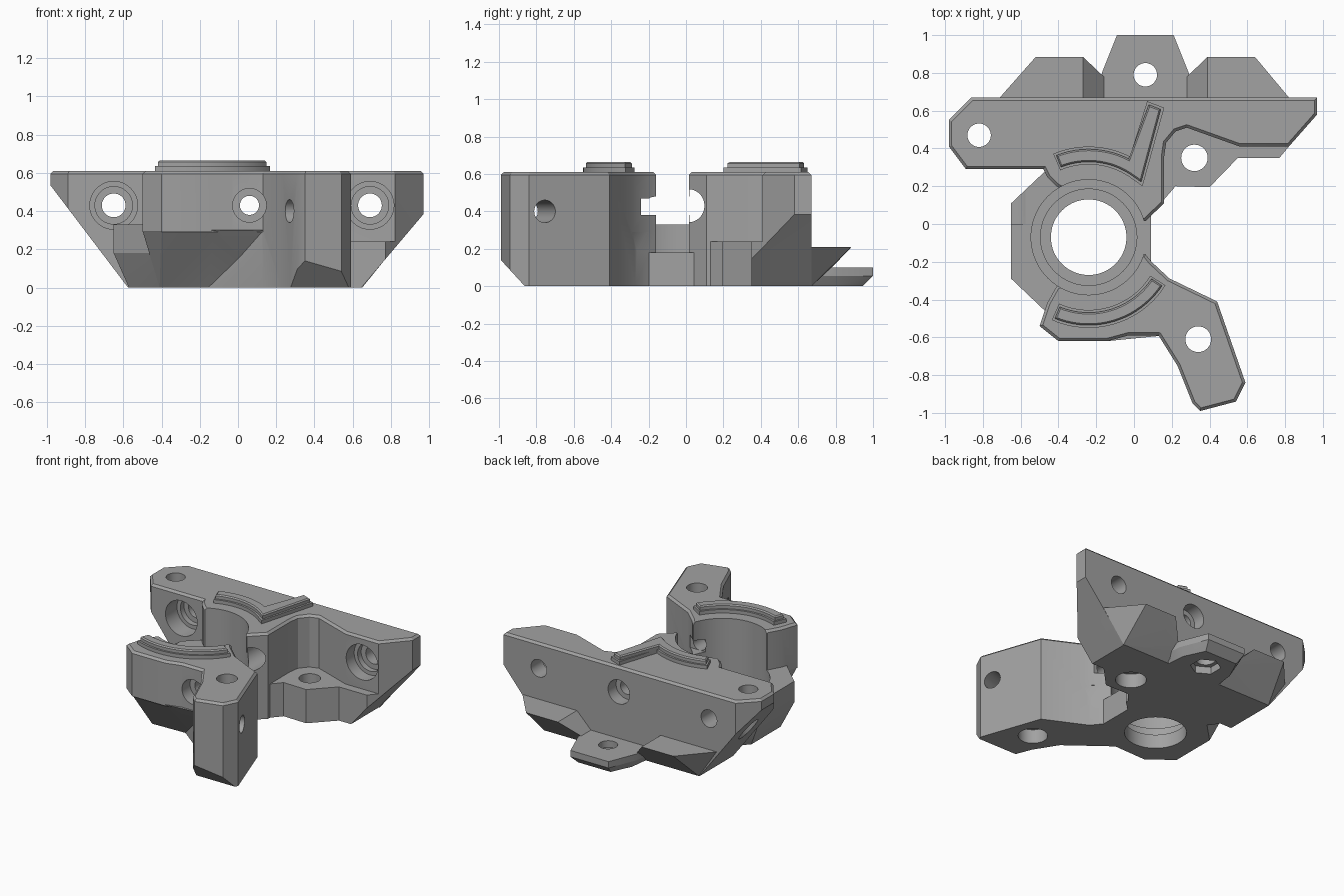
import bpy, bmesh, math
from mathutils import Vector

if "Cube" in bpy.data.objects:
    bpy.data.objects.remove(bpy.data.objects["Cube"])

grey = bpy.data.materials.new("mid grey")
grey.use_nodes = True
COLOR = (0.36, 0.36, 0.36, 1)
grey.diffuse_color = COLOR
grey.node_tree.nodes["Principled BSDF"].inputs["Base Color"].default_value = COLOR


def finish(bm, name):
    bmesh.ops.recalc_face_normals(bm, faces=bm.faces)
    mesh = bpy.data.meshes.new(name)
    bm.to_mesh(mesh)
    bm.free()
    mesh.materials.append(grey)
    obj = bpy.data.objects.new(name, mesh)
    bpy.context.collection.objects.link(obj)
    return obj


def prism(name, outline, z0, z1, chamfer=0):
    """Extrude a plan outline, optionally chamfering the top rim."""
    bm = bmesh.new()
    low = bm.faces.new([bm.verts.new((x, y, z0)) for x, y in outline])
    ext = bmesh.ops.extrude_face_region(bm, geom=[low])["geom"]
    verts = [g for g in ext if isinstance(g, bmesh.types.BMVert)]
    bmesh.ops.translate(bm, verts=verts, vec=(0, 0, z1 - z0))
    if chamfer:
        rim = [e for e in bm.edges if all(v.co.z > z1 - 1e-4 for v in e.verts)]
        bmesh.ops.bevel(bm, geom=rim, offset=chamfer, segments=1, affect='EDGES')
    return finish(bm, name)


def hull(name, points):
    bm = bmesh.new()
    for p in points:
        bm.verts.new(p)
    bmesh.ops.convex_hull(bm, input=bm.verts)
    bmesh.ops.dissolve_limit(bm, angle_limit=0.01, verts=bm.verts, edges=bm.edges)
    return finish(bm, name)


def rod(start, end, radius, sides=48):
    a, b = Vector(start), Vector(end)
    bm = bmesh.new()
    bmesh.ops.create_cone(bm, cap_ends=True, segments=sides, radius1=radius,
                          radius2=radius, depth=(b - a).length)
    obj = finish(bm, "cutter")
    obj.rotation_euler = (b - a).to_track_quat('Z', 'Y').to_euler()
    obj.location = (a + b) / 2
    return obj


def box(lo, hi):
    return prism("cutter", [(lo[0], lo[1]), (hi[0], lo[1]), (hi[0], hi[1]),
                            (lo[0], hi[1])], lo[2], hi[2])


def combine(target, other, operation):
    bpy.context.view_layer.update()
    mod = target.modifiers.new("join", 'BOOLEAN')
    mod.operation, mod.object, mod.solver = operation, other, 'EXACT'
    bpy.context.view_layer.objects.active = target
    bpy.ops.object.modifier_apply(modifier=mod.name)
    bpy.data.objects.remove(other)


CX, CY, TOP = -0.24, -0.07, 0.61


def arc(radius, start, end, steps=20):
    angles = [math.radians(start + (end - start) * i / steps) for i in range(steps + 1)]
    return [(CX + radius * math.cos(a), CY + radius * math.sin(a)) for a in angles]


# Rear wall with its rounded corner, plus the low ledge, trimmed by sloping ends
body = prism("bracket_body", [
    (-.98, .55), (-.86, .67), (.97, .67), (.97, .58), (.82, .41), (.56, .41),
    (.28, .51), (.22, .49), (.17, .43), (.16, .36), (.16, .11), (.06, .015),
    (-.1, .015), (-.41, .2), (-.46, .25), (-.48, .29), (-.89, .29), (-.98, .41)],
    0, TOP, .015)
ledge = prism("ledge", [
    (-.3, -.2), (.09, -.2), (.09, .05), (.22, .2), (.4, .195), (.55, .35),
    (.77, .35), (.82, .41), (.82, .6), (-.3, .6)], 0, .24)
combine(ledge, box((-.4, -.3, .18), (.3, .05, .3)), 'DIFFERENCE')
combine(body, ledge, 'UNION')
ends = [(-1, .7), (-1, .56), (-.575, 0), (.645, 0), (.975, .39), (.975, .7)]
combine(body, hull("cutter", [(x, y, z) for x, z in ends for y in (-1, 1)]), 'INTERSECT')

# Octagonal base around the bore
octagon = [(-.65, .11), (-.47, .28), (-.1, .28), (-.1, -.45), (-.45, -.48), (-.65, -.29)]
foot = [(-.57, .08), (-.43, .22), (-.1, .28), (-.1, -.37), (-.41, -.38), (-.57, -.25)]
combine(body, hull("base", [(x, y, z) for z in (.18, .33) for x, y in octagon]
                   + [(x, y, 0) for x, y in foot]), 'UNION')

# Front clamp half with undercut, and its splayed leg
clamp = [(-.41, -.33), (-.46, -.42), (-.5, -.54), (-.4, -.62), (-.14, -.62),
         (-.03, -.59), (.16, -.59), (.2, -.3), (.05, -.16)]
front = prism("front_clamp", clamp, .29, TOP, .015)
combine(front, hull("undercut", [(x, y, .3) for x, y in clamp] + [
    (-.41, -.38, 0), (-.14, -.36, 0), (.17, -.36, 0), (.05, -.2, 0), (-.4, -.3, 0)]), 'UNION')
leg = prism("front_leg", [
    (.06, -.16), (.15, -.27), (.44, -.41), (.59, -.84), (.54, -.94), (.35, -.99),
    (.31, -.95), (.23, -.75), (.13, -.59), (-.17, -.36), (-.1, -.16)], 0, TOP, .015)
combine(leg, hull("cutter", [(x, y, z) for x in (.1, .8) for y, z in (
    (-1.1, .26), (-1.1, -.1), (-.77, -.1))]), 'DIFFERENCE')
combine(front, leg, 'UNION')
combine(body, front, 'UNION')

# Rear tabs: two raised wedges and a thin middle tongue
for name, pts in {
    "right_tab": [(-.71, -.52, -.27, -.16), (-.57, -.16)],
    "left_tab": [(.82, .64, .39, .28), (.65, .28)],
}.items():
    (outer, back, inner, low), (f0, f1) = pts
    combine(body, hull(name, [
        (outer, .66, .21), (outer, .67, .21), (back, .885, .21), (inner, .885, .21),
        (inner, .66, .21), (low, .78, .1), (low, .66, .1),
        (f0, .66, 0), (f0, .67, 0), (f1, .67, 0), (f1, .66, 0)]), 'UNION')
tongue = [(-.2, .6), (-.17, .8), (-.09, 1), (.21, 1), (.29, .8), (.31, .6)]
combine(body, hull("tongue", [(x, y, z) for x, y in tongue for z in (.055, .1)]
                   + [(.06 + (x - .06) * .85, min(y, .945), 0) for x, y in tongue]), 'UNION')

# Bore, split slots and clear space above the base
combine(body, box((-1, -.16, .33), (.3, .0, .8)), 'DIFFERENCE')
combine(body, box((-.05, -.16, .18), (.3, .0, .8)), 'DIFFERENCE')
combine(body, box((-1, -.24, .38), (.25, .08, .47)), 'DIFFERENCE')
bores = [(.305, .18), (.255, .1), (.2, -.1)]
for radius, floor in bores:
    combine(body, rod((CX, CY, floor), (CX, CY, 1), radius, 72), 'DIFFERENCE')

# Screw holes: vertical, through the wall, and across the leg
holes = [
    ((.32, .35, -.1), (.32, .35, .235 + .1), .07), ((.32, .35, -.1), (.32, .35, .1), .1),
    ((.34, -.61, -.1), (.34, -.61, 1), .068), ((.34, -.61, -.1), (.34, -.61, .1), .095),
    ((-.82, .47, 0), (-.82, .47, 1), .062), ((.06, .79, -.1), (.06, .79, .2), .062),
    ((.06, -1, .43), (.06, 1, .43), .05), ((.06, -1, .43), (.06, -.5, .43), .088),
    ((.06, .58, .43), (.06, 1, .43), .085), ((.06, .02, .43), (.06, .28, .43), .088),
    ((.14, -.89, .4), (.7, -.71, .4), .06)]
for x, seat in ((-.65, .42), (.69, .5)):
    holes += [((x, .2, .43), (x, 1, .43), .062), ((x, 0, .43), (x, seat, .43), .125),
              ((x, 0, .43), (x, seat + .04, .43), .098)]
for start, end, radius in holes:
    combine(body, rod(start, end, radius), 'DIFFERENCE')
combine(body, rod((.06, .79, -.1), (.06, .79, .05), .1, 6), 'DIFFERENCE')


# Stepped ribs on the two clamp halves
def front_rib(m):
    return arc(.48 - m, -114 + m * 100, -32 - m * 100) + arc(.385 + m, -32 - m * 100, -114 + m * 100)


def rear_rib(m):
    return (arc(.48 - m, 113 - m * 100, 63) + [(.07 + m * .6, .65 - m * 1.3),
            (.16 - m * 1.3, .615 - m * .6), (.045 - m * .5, .2 + m * 1.6)]
            + arc(.385 + m, 56, 113 - m * 100))


for name, shape in (("front_rib", front_rib), ("rear_rib", rear_rib)):
    rib = prism(name, shape(0), TOP - .02, .635)
    combine(rib, prism("step", shape(.014), TOP, .665, .008), 'UNION')

for obj in bpy.data.objects:
    if obj.type == 'MESH':
        bpy.ops.object.select_all(action='DESELECT')
        obj.select_set(True)
        bpy.context.view_layer.objects.active = obj
        bpy.ops.object.shade_smooth_by_angle(angle=math.radians(25))
